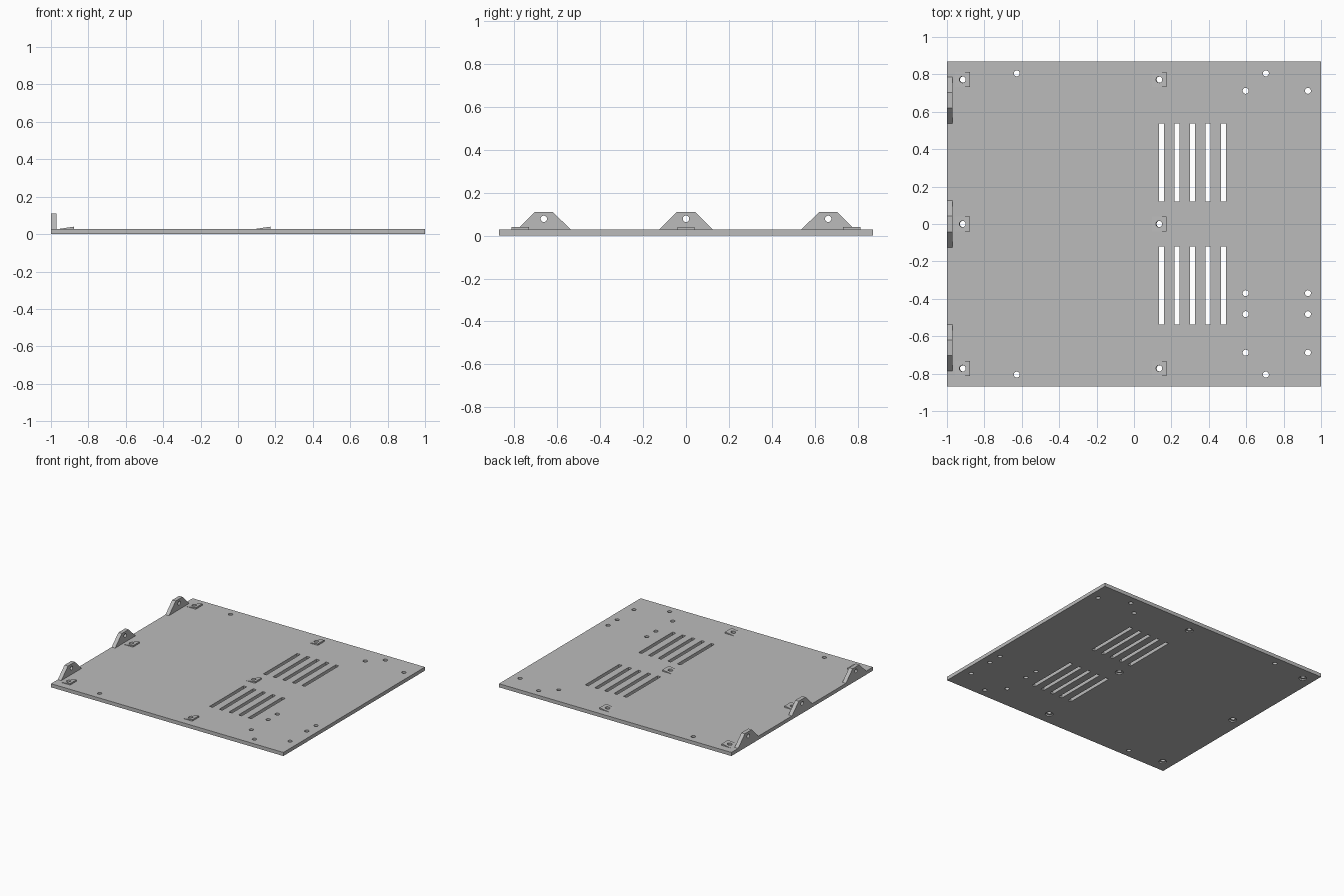
import bpy, bmesh, math
from mathutils import Matrix, Vector

cube = bpy.data.objects.get("Cube")
if cube:
    bpy.data.objects.remove(cube, do_unlink=True)

grey = bpy.data.materials.new("light grey")
grey.use_nodes = True
colour = (0.5, 0.5, 0.5, 1)
grey.diffuse_color = colour
grey.node_tree.nodes["Principled BSDF"].inputs["Base Color"].default_value = colour

T = 0.028                     # plate thickness
RISE, HALF = 0.012, 0.04      # screw pad height and half width
TILT = Matrix.Rotation(-math.atan2(RISE, 2 * HALF), 4, 'Y')


def make_object(name, bm):
    bmesh.ops.recalc_face_normals(bm, faces=bm.faces)
    mesh = bpy.data.meshes.new(name)
    bm.to_mesh(mesh)
    bm.free()
    mesh.materials.append(grey)
    ob = bpy.data.objects.new(name, mesh)
    bpy.context.collection.objects.link(ob)
    return ob


def add_box(bm, centre, size):
    m = Matrix.Translation(centre) @ Matrix.Diagonal((*size, 1))
    bmesh.ops.create_cube(bm, size=1, matrix=m)


def add_cylinder(bm, centre, radius, depth, turn=Matrix()):
    bmesh.ops.create_cone(bm, cap_ends=True, segments=24, radius1=radius, radius2=radius,
                          depth=depth, matrix=Matrix.Translation(centre) @ turn)


def extrude_profile(name, points, direction):
    bm = bmesh.new()
    face = bm.faces.new([bm.verts.new(p) for p in points])
    grown = bmesh.ops.extrude_face_region(bm, geom=[face])["geom"]
    verts = [v for v in grown if isinstance(v, bmesh.types.BMVert)]
    bmesh.ops.translate(bm, verts=verts, vec=Vector(direction))
    return make_object(name, bm)


def cut(ob, bm):
    cutter = make_object("cutter", bm)
    cutter.hide_render = True
    mod = ob.modifiers.new("cut", 'BOOLEAN')
    mod.operation, mod.solver, mod.object = 'DIFFERENCE', 'EXACT', cutter
    bpy.context.view_layer.objects.active = ob
    bpy.ops.object.modifier_apply(modifier=mod.name)
    bpy.data.objects.remove(cutter, do_unlink=True)


# Base plate
bm = bmesh.new()
add_box(bm, (0, 0, T / 2), (2, 1.74, T))
plate = make_object("base_plate", bm)

pads = [(x, y) for x in (-0.916, 0.135) for y in (-0.772, 0, 0.772)]
holes = [(x, y) for x in (-0.627, 0.705) for y in (-0.805, 0.805)]
holes += [(x, y) for x in (0.597, 0.93) for y in (-0.688, -0.482, -0.37, 0.712)]

# Vent slots, mounting holes and tilted screw holes
bm = bmesh.new()
for i in range(5):
    for y in (-0.33, 0.33):
        add_box(bm, (0.146 + i * 0.083, y, T / 2), (0.027, 0.417, 0.1))
for x, y in holes:
    add_cylinder(bm, (x, y, T / 2), 0.016, 0.1)
for x, y in pads:
    add_cylinder(bm, (x, y, T), 0.017, 0.2, TILT)
cut(plate, bm)

# Screw head recesses underneath
bm = bmesh.new()
for x, y in pads:
    add_cylinder(bm, (x + 0.004, y, -0.012), 0.028, 0.05, TILT)
cut(plate, bm)

# Sloped screw pads
for n, (x, y) in enumerate(pads):
    a, b = x - HALF, x + HALF
    pad = extrude_profile(f"screw_pad_{n + 1}",
                          [(a, y - HALF, T), (b, y - HALF, T), (b, y - HALF, T + RISE)],
                          (0, 2 * HALF, 0))
    bm = bmesh.new()
    add_cylinder(bm, (x, y, T), 0.017, 0.2, TILT)
    cut(pad, bm)

# Upright tabs along the right edge
for name, y in (("front", -0.662), ("middle", 0), ("back", 0.662)):
    outline = [(-0.125, T), (0.125, T), (0.042, 0.11), (-0.042, 0.11)]
    tab = extrude_profile(f"{name}_tab", [(-1, y + s, z) for s, z in outline], (0.03, 0, 0))
    bm = bmesh.new()
    add_cylinder(bm, (-0.985, y, 0.078), 0.015, 0.1, Matrix.Rotation(math.pi / 2, 4, 'Y'))
    cut(tab, bm)
